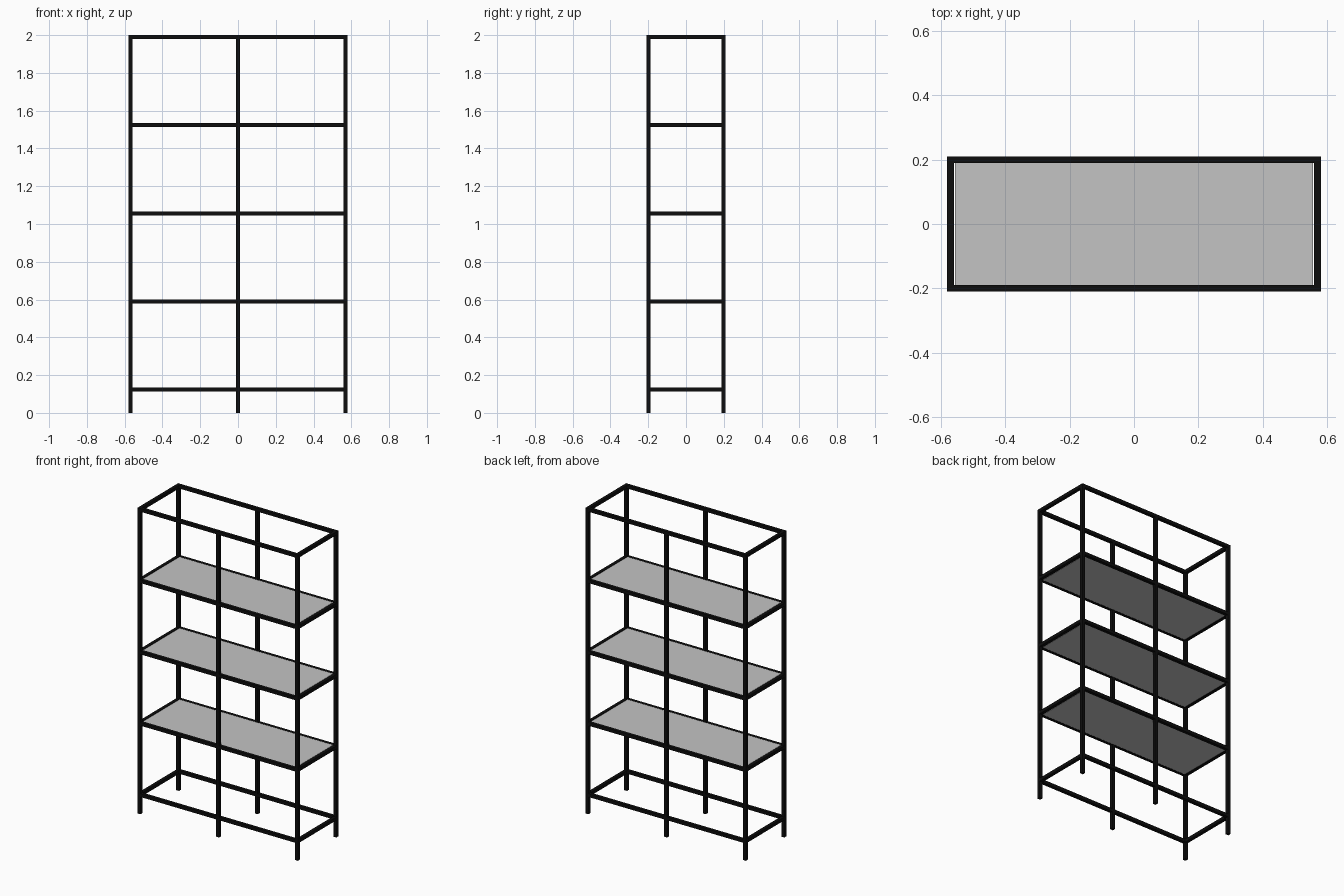
import bpy
import bmesh
from mathutils import Matrix, Vector

cube = bpy.data.objects.get("Cube")
if cube:
    bpy.data.objects.remove(cube, do_unlink=True)

W, D, H = 1.16, 0.42, 2.0      # overall size
T = 0.021                      # bar thickness
X, Y = (W - T) / 2, (D - T) / 2
TOP = H - T / 2
STEP = 0.4665
LEVELS = [TOP - STEP * i for i in range(5)]


def material(name, rgb):
    m = bpy.data.materials.new(name)
    m.use_nodes = True
    m.diffuse_color = (*rgb, 1)
    m.node_tree.nodes["Principled BSDF"].inputs["Base Color"].default_value = (*rgb, 1)
    return m


black = material("black metal", (0.004, 0.004, 0.004))
grey = material("grey panel", (0.55, 0.55, 0.55))


def box(name, center, size, mat):
    mesh = bpy.data.meshes.new(name)
    bm = bmesh.new()
    bmesh.ops.create_cube(bm, size=1.0, matrix=Matrix.Diagonal((*size, 1)))
    bm.to_mesh(mesh)
    bm.free()
    mesh.materials.append(mat)
    ob = bpy.data.objects.new(name, mesh)
    ob.location = Vector(center)
    bpy.context.scene.collection.objects.link(ob)
    return ob


# Upright posts: three along the front, three along the back
for y, row in ((-Y, "front"), (Y, "back")):
    for x, side in ((-X, "right"), (0, "middle"), (X, "left")):
        box(f"{row}_{side}_post", (x, y, H / 2), (T, T, H), black)

# Horizontal rails fitted between the posts at every level
for i, z in enumerate(LEVELS):
    for s, row in ((-1, "front"), (1, "back")):
        for h, side in ((-1, "right"), (1, "left")):
            box(f"{row}_{side}_rail_{i}", (h * X / 2, s * Y, z), (X - T, T, T), black)
    for s, side in ((-1, "right"), (1, "left")):
        box(f"{side}_end_rail_{i}", (s * X, 0, z), (T, 2 * Y - T, T), black)

# Shelf panels set into the three middle frames
for i, z in enumerate(LEVELS[1:4]):
    box(f"shelf_panel_{i}", (0, 0, z), (2 * X - T - 0.006, 2 * Y - T, T * 0.9), grey)
